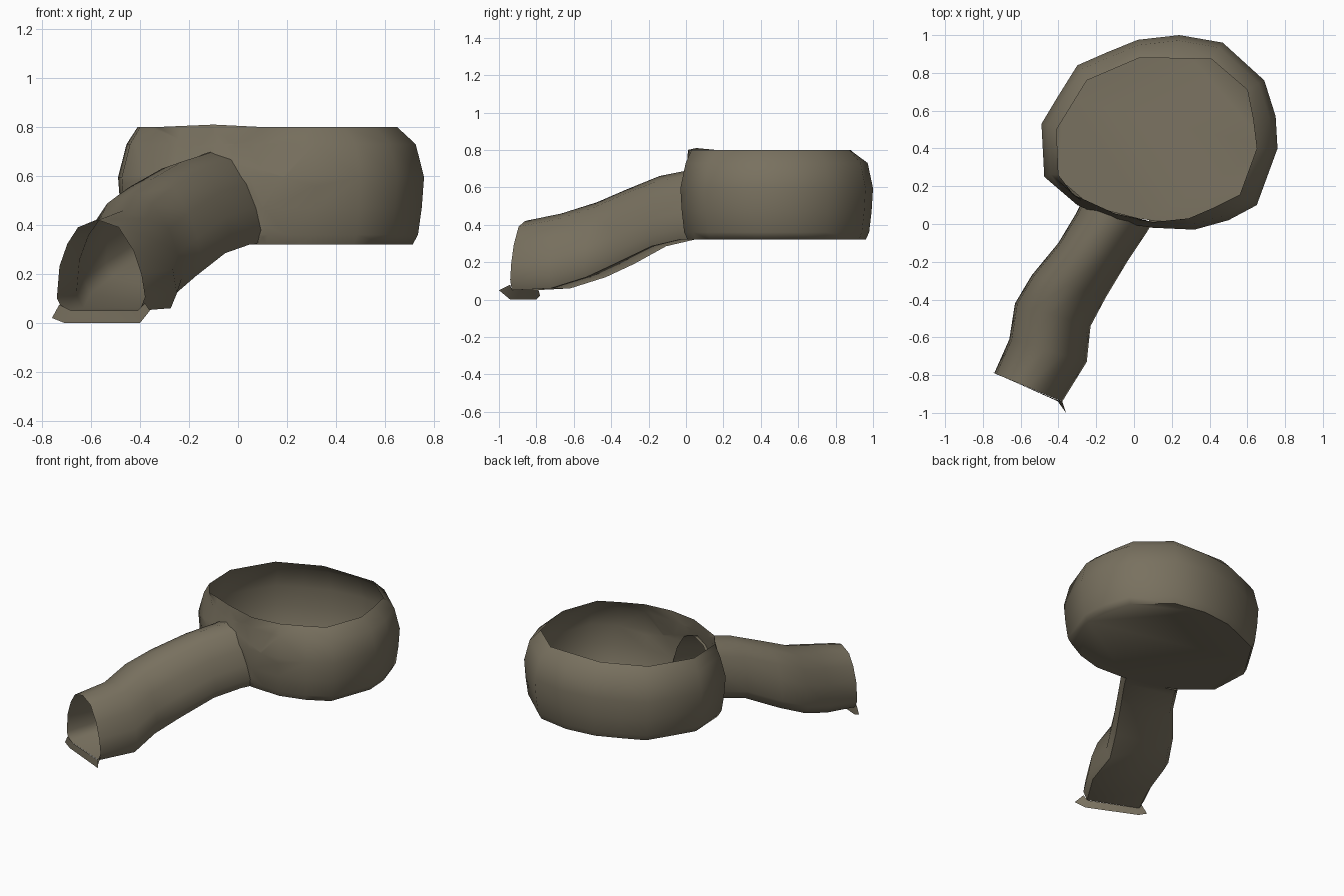
import bpy, bmesh, math
from mathutils import Vector

cube = bpy.data.objects.get("Cube")
if cube:
    bpy.data.objects.remove(cube, do_unlink=True)

stone = bpy.data.materials.new("brown_grey_stone")
stone.use_nodes = True
stone.diffuse_color = (0.19, 0.165, 0.115, 1)
stone.node_tree.nodes["Principled BSDF"].inputs["Base Color"].default_value = stone.diffuse_color


def finish(name, bm):
    mesh = bpy.data.meshes.new(name)
    bm.to_mesh(mesh)
    bm.free()
    mesh.materials.append(stone)
    obj = bpy.data.objects.new(name, mesh)
    bpy.context.collection.objects.link(obj)
    bpy.ops.object.select_all(action="DESELECT")
    obj.select_set(True)
    bpy.context.view_layer.objects.active = obj
    bpy.ops.object.shade_smooth_by_angle(angle=math.radians(62))
    return obj


def skin(bm, rings, closed=True):
    """Join successive rings of points with quads."""
    rows = [[bm.verts.new(p) for p in ring] for ring in rings]
    n = len(rows[0])
    for a, b in zip(rows, rows[1:]):
        for i in range(n if closed else n - 1):
            j = (i + 1) % n
            bm.faces.new((a[i], a[j], b[j], b[i]))
    return rows


# Tunnel: arched section swept along stations (left xy, right xy, floor z, top z)
section = [(.07, 0), (0, .14), (.03, .49), (.12, .74), (.24, .92), (.47, 1),
           (.7, .92), (.87, .66), (.96, .4), (1, .15), (.94, 0)]
stations = [
    ((-.74, -.79), (-.38, -.94), .05, .42),
    ((-.66, -.61), (-.25, -.73), .06, .46),
    ((-.63, -.42), (-.23, -.54), .12, .52),
    ((-.54, -.27), (-.15, -.39), .19, .585),
    ((-.40, -.10), (-.03, -.19), .285, .66),
    ((-.31, .05), (.07, -.04), .32, .69),
    ((-.28, .11), (.10, .01), .322, .70),
]
tunnel_rings = []
for left, right, low, high in stations:
    l, r = Vector((*left, 0)), Vector((*right, 0))
    tunnel_rings.append([l.lerp(r, u) + Vector((0, 0, low + v * (high - low)))
                         for u, v in section])
bm = bmesh.new()
skin(bm, tunnel_rings)
finish("tunnel", bm)

# Chamber: open bowl, widest ring and rim given in plan
belly = [(-.49, .53), (-.40, .68), (-.30, .84), (-.14, .91), (.02, .975), (.24, 1),
         (.47, .96), (.69, .76), (.75, .57), (.76, .40), (.65, .10), (.50, .02),
         (.32, -.03), (.10, -.02), (-.10, .01), (-.30, .10), (-.475, .25)]
rim = [(-.41, .50), (-.33, .63), (-.25, .76), (-.11, .82), (.03, .88), (.22, .877),
       (.41, .873), (.60, .71), (.63, .56), (.65, .40), (.56, .155), (.43, .09),
       (.29, .03), (.10, .01), (-.10, .055), (-.33, .16), (-.40, .26)]
centre = Vector((.14, .48))


def level(scale, z):
    return [(*(centre + (Vector(p) - centre) * scale), z) for p in belly]


top = [(x, y, .81 if -.2 < x < 0 and y < .1 else .80) for x, y in rim]
bm = bmesh.new()
rows = skin(bm, [level(.925, .32), level(.96, .36), level(.985, .47),
                 level(1, .595), level(.945, .73), top])
bm.faces.new(rows[0])

# Cut the tunnel doorway through the chamber wall
last, before = tunnel_rings[-1], tunnel_rings[-2]
middle = sum(last, Vector()) / len(last)
along = (middle - sum(before, Vector()) / len(before)).normalized()
planes = []
for a, b in zip(last, last[1:] + last[:1]):
    normal = (b - a).cross(along).normalized()
    if normal.dot(middle - a) > 0:
        normal = -normal
    planes.append((a, normal))


def near_door(f):
    c = f.calc_center_median()
    return c.y < .25 and c.x < .25 and len(f.verts) < 12


for point, normal in planes:
    faces = [f for f in bm.faces if near_door(f)]
    geom = faces + list({e for f in faces for e in f.edges}) + list({v for f in faces for v in f.verts})
    bmesh.ops.bisect_plane(bm, geom=geom, plane_co=point, plane_no=normal, dist=.0005)
door = [f for f in bm.faces if near_door(f) and
        all((f.calc_center_median() - p).dot(n) < .001 for p, n in planes)]
bmesh.ops.delete(bm, geom=door, context="FACES")
bmesh.ops.recalc_face_normals(bm, faces=bm.faces)
finish("chamber", bm)

# Threshold: ragged strip hanging below the tunnel mouth
upper = [(-.73, -.795, .075), (-.68, -.815, .05), (-.41, -.93, .05), (-.38, -.94, .08)]
lower = [(-.76, -.78, .02), (-.71, -.80, 0), (-.40, -.94, 0), (-.36, -1, .05)]
bm = bmesh.new()
skin(bm, [upper, lower], closed=False)
finish("mouth_threshold", bm)
